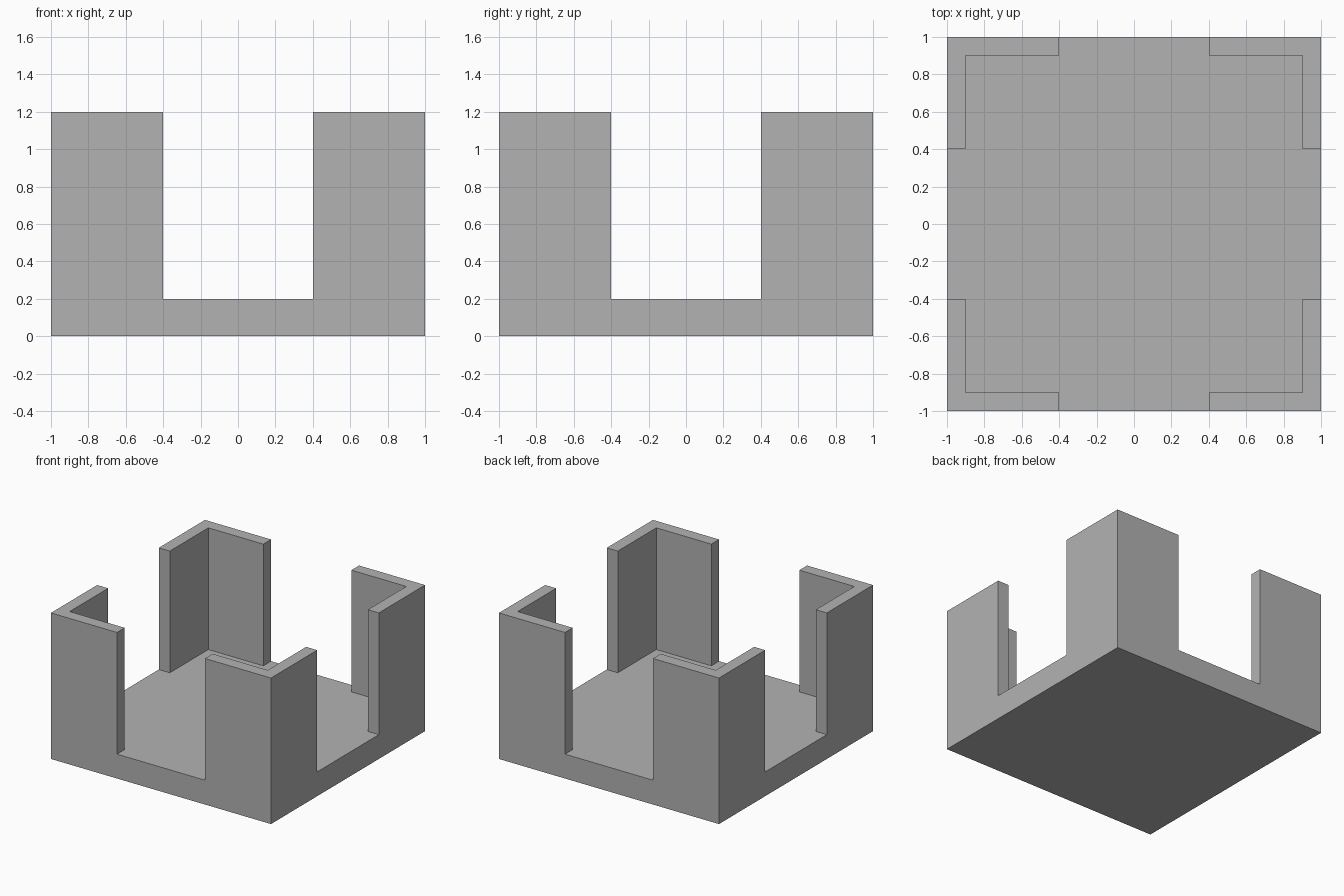
import bpy
import bmesh
from mathutils import Vector

HALF, INNER, GAP = 1.0, 0.9, 0.4
BASE_H, WALL_H = 0.2, 1.0

old = bpy.data.objects.get("Cube")
if old:
    bpy.data.objects.remove(old, do_unlink=True)

# Single plain grey
grey = bpy.data.materials.new("light_grey")
grey.use_nodes = True
colour = (0.448, 0.448, 0.448, 1)
grey.diffuse_color = colour
grey.node_tree.nodes["Principled BSDF"].inputs["Base Color"].default_value = colour

# Base slab
bm = bmesh.new()
bmesh.ops.create_cube(bm, size=1)
bmesh.ops.scale(bm, verts=bm.verts, vec=(2 * HALF, 2 * HALF, BASE_H))
bmesh.ops.translate(bm, verts=bm.verts, vec=(0, 0, BASE_H / 2))

# Score the slab along the wall outlines
for axis in (Vector((1, 0, 0)), Vector((0, 1, 0))):
    for pos in (-INNER, -GAP, GAP, INNER):
        bmesh.ops.bisect_plane(bm, geom=bm.verts[:] + bm.edges[:] + bm.faces[:],
                               plane_co=axis * pos, plane_no=axis)


def in_corner_wall(face):
    c = face.calc_center_median()
    near, far = sorted((abs(c.x), abs(c.y)))
    return face.normal.z > 0.5 and near > GAP and far > INNER


# Raise the four L-shaped corner walls
bm.normal_update()
walls = [f for f in bm.faces if in_corner_wall(f)]
raised = bmesh.ops.extrude_face_region(bm, geom=walls)["geom"]
bmesh.ops.translate(bm, vec=(0, 0, WALL_H),
                    verts=[g for g in raised if isinstance(g, bmesh.types.BMVert)])

# Merge flat areas back into clean faces
bmesh.ops.dissolve_limit(bm, angle_limit=0.01, verts=bm.verts, edges=bm.edges)
bmesh.ops.recalc_face_normals(bm, faces=bm.faces)

mesh = bpy.data.meshes.new("tray_with_corner_walls")
bm.to_mesh(mesh)
bm.free()
mesh.materials.append(grey)
tray = bpy.data.objects.new("tray_with_corner_walls", mesh)
bpy.context.collection.objects.link(tray)
